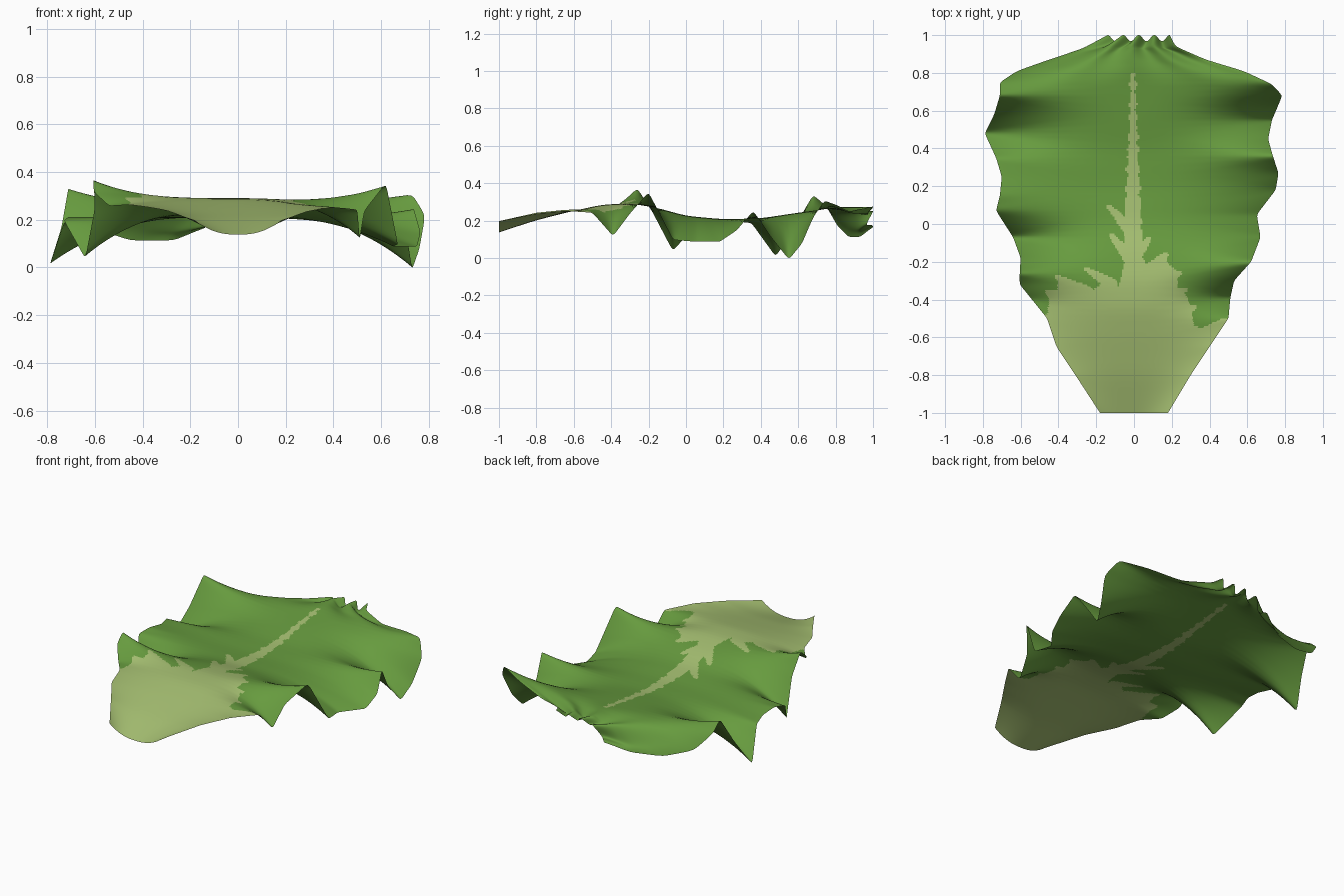
import bpy
import bmesh
import math
from mathutils import Vector

ROWS, COLS = 200, 150

if "Cube" in bpy.data.objects:
    bpy.data.objects.remove(bpy.data.objects["Cube"], do_unlink=True)


def make_material(name, colour):
    mat = bpy.data.materials.new(name)
    mat.use_nodes = True
    mat.diffuse_color = colour
    mat.node_tree.nodes["Principled BSDF"].inputs["Base Color"].default_value = colour
    mat.node_tree.nodes["Principled BSDF"].inputs["Roughness"].default_value = 0.8
    return mat


def linear(points, t):
    """Straight interpolation through (position, value) points."""
    for (a, va), (b, vb) in zip(points, points[1:]):
        if t <= b:
            return va + (vb - va) * max(0, t - a) / (b - a)
    return points[-1][1]


def flowing(points, t, reach):
    """Interpolation rounded over the given reach."""
    reach = min(reach, t - points[0][0], points[-1][0] - t)
    return sum(linear(points, t + reach * k / 2) * (3 - abs(k)) for k in range(-2, 3)) / 9


def ramp(t, start, end):
    t = min(1, max(0, (t - start) / (end - start)))
    return t * t * (3 - 2 * t)


def split(rim):
    return [(y, x) for y, x, z in rim], [(y, z) for y, x, z in rim]


# Wavy rims: y, x and height along each side of the leaf
right_rim = [
    (-1, .18, .2), (-.8, .3, .24), (-.65, .4, .255), (-.5, .5, .245),
    (-.39, .51, .12), (-.3, .53, .24), (-.2, .62, .355), (-.07, .67, .1),
    (.05, .65, .09), (.18, .75, .09), (.27, .765, .15), (.36, .735, .255),
    (.45, .71, .12), (.55, .73, -.005), (.62, .76, .08), (.68, .785, .22),
    (.74, .73, .31), (.81, .58, .28), (.87, .38, .24), (.94, .22, .25), (1, .19, .26),
]
left_rim = [
    (-1, -.18, .2), (-.8, -.31, .245), (-.65, -.41, .26), (-.5, -.46, .265),
    (-.4, -.54, .26), (-.32, -.605, .32), (-.26, -.605, .375), (-.18, -.6, .25),
    (-.07, -.64, .04), (.07, -.73, .2), (.15, -.71, .215), (.25, -.7, .2),
    (.35, -.73, .19), (.48, -.79, .01), (.58, -.74, .17), (.68, -.71, .34),
    (.75, -.71, .28), (.81, -.62, .17), (.87, -.45, .105), (.93, -.27, .1), (1, -.14, .15),
]
# Height along the midrib
spine = [
    (-1, .14), (-.8, .205), (-.6, .255), (-.45, .288), (-.3, .295), (-.15, .27),
    (0, .228), (.2, .21), (.4, .215), (.6, .245), (.8, .272), (1, .255),
]
right_x, right_z = split(right_rim)
left_x, left_z = split(left_rim)

# Ragged upper limit of the pale base, and pale side veins with their tips
pale_limit = [
    (-.6, -.52), (-.46, -.48), (-.44, -.36), (-.41, -.37), (-.4, -.3),
    (-.3, -.32), (-.22, -.35), (-.15, -.3), (-.08, -.33), (-.06, -.24),
    (-.04, -.18), (.04, -.17), (.07, -.22), (.11, -.2), (.17, -.17),
    (.18, -.21), (.23, -.25), (.2, -.34), (.27, -.37), (.3, -.43),
    (.32, -.54), (.36, -.55), (.47, -.5), (.6, -.5),
]
veins = [
    ((-.03, -.02), (-.13, .09)), ((-.03, -.17), (-.12, -.06)),
    ((-.12, -.32), (-.25, -.24)), ((-.25, -.36), (-.41, -.28)),
    ((-.42, -.38), (-.46, -.36)), ((.02, -.15), (.08, -.08)),
    ((.08, -.24), (.17, -.16)), ((.17, -.3), (.24, -.26)),
    ((.2, -.37), (.27, -.35)), ((.25, -.46), (.32, -.44)),
]


def is_pale(x, y):
    if y < linear(pale_limit, x):
        return True
    # Midrib tapering to its tip
    wobble = 0.005 * math.sin(y * 70) + 0.004 * math.sin(y * 113)
    if y < 0.8 and abs(x + 0.005) < 0.048 - 0.034 * ramp(y, -0.2, 0.8) + wobble:
        return True
    point = Vector((x, y))
    for root, tip in veins:
        root, tip = Vector(root), Vector(tip)
        along = (point - root).dot(tip - root) / (tip - root).length_squared
        along = min(1, max(0, along))
        if (point - root.lerp(tip, along)).length < 0.034 - 0.021 * along:
            return True
    return False


def leaf_point(u, y):
    side_x, side_z = (right_x, right_z) if u > 0 else (left_x, left_z)
    middle = (linear(left_x, y) + linear(right_x, y)) / 2 * ramp(y, 0.8, 1)
    x = middle + (flowing(side_x, y, 0.015) - middle) * abs(u)
    # Ruffles are crisp at the rim and soften towards the midrib
    base = flowing(spine, y, 0.06)
    rim = flowing(side_z, y, 0.014 + 0.1 * (1 - abs(u)))
    z = base + (rim - base) * abs(u) ** 2.4
    # Gathered pleats at the far tip
    pleat = math.cos(4 * math.pi * u)
    z += 0.018 * pleat * ramp(y, 0.72, 1)
    return x, y - 0.016 * (1 - pleat) * ramp(y, 0.9, 1), z


# Leaf sheet
bm = bmesh.new()
grid = []
for r in range(ROWS + 1):
    y = -1 + 2 * r / ROWS
    grid.append([bm.verts.new(leaf_point(-1 + 2 * c / COLS, y)) for c in range(COLS + 1)])
for r in range(ROWS):
    for c in range(COLS):
        face = bm.faces.new((grid[r][c], grid[r][c + 1], grid[r + 1][c + 1], grid[r + 1][c]))
        face.smooth = True
        centre = face.calc_center_median()
        face.material_index = int(is_pale(centre.x, centre.y))

# Rest the lowest ruffle on the ground
lowest = min(v.co.z for v in bm.verts)
for v in bm.verts:
    v.co.z -= lowest

mesh = bpy.data.meshes.new("leaf")
bm.to_mesh(mesh)
bm.free()
mesh.materials.append(make_material("leaf green", (.135, .328, .049, 1)))
mesh.materials.append(make_material("pale green", (.38, .525, .168, 1)))
leaf = bpy.data.objects.new("leaf", mesh)
bpy.context.collection.objects.link(leaf)
